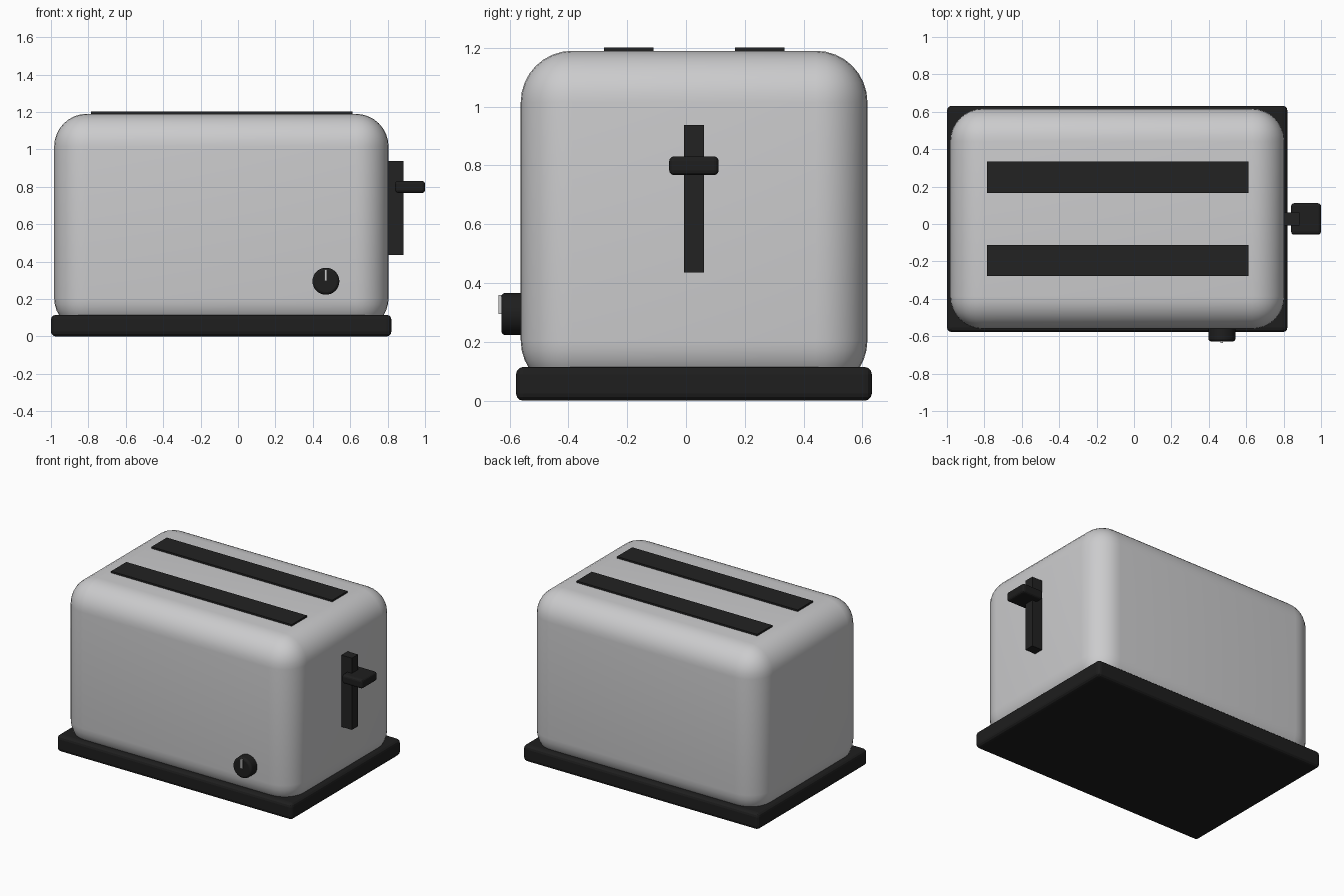
import bpy
import math

if "Cube" in bpy.data.objects:
    bpy.data.objects.remove(bpy.data.objects["Cube"])


def material(name, r, g, b):
    m = bpy.data.materials.new(name)
    m.diffuse_color = (r, g, b, 1)
    m.use_nodes = True
    m.node_tree.nodes["Principled BSDF"].inputs["Base Color"].default_value = m.diffuse_color
    return m


STEEL = material("brushed steel", 0.6, 0.6, 0.61)
BLACK = material("black plastic", 0.013, 0.013, 0.013)
SLOT = material("slot black", 0.016, 0.016, 0.016)
MARK = material("pale grey mark", 0.6, 0.6, 0.6)


def finish(ob, name, mat, bevel, segments):
    ob.name = name
    ob.data.materials.append(mat)
    if bevel:
        mod = ob.modifiers.new("rounded edges", "BEVEL")
        mod.width = bevel
        mod.segments = segments
        mod.limit_method = "ANGLE"
    return ob


def box(name, x, y, z, mat, bevel=0, segments=3):
    """Box spanning the given (min, max) range on each axis."""
    spans = (x, y, z)
    bpy.ops.mesh.primitive_cube_add(size=1, location=[(a + b) / 2 for a, b in spans])
    ob = bpy.context.object
    ob.scale = [b - a for a, b in spans]
    bpy.ops.object.transform_apply(location=False, rotation=False, scale=True)
    return finish(ob, name, mat, bevel, segments)


# Rounded metal shell, smooth all over
body = box("body", (-0.983, 0.805), (-0.562, 0.617), (0.03, 1.19), STEEL, 0.175, 8)
body.data.shade_smooth()

# Plinth under the shell
box("base", (-1.0, 0.82), (-0.578, 0.632), (0.0, 0.115), BLACK, 0.025, 3)

# Two bread slots on top
for side, y in (("front", -0.195), ("back", 0.251)):
    box(side + "_bread_slot", (-0.785, 0.611), (y - 0.084, y + 0.084), (1.15, 1.202), SLOT)

# Lever track and handle on the right end
box("lever_track", (0.75, 0.885), (-0.007, 0.061), (0.436, 0.937), SLOT)
box("lever_handle", (0.84, 1.0), (-0.057, 0.111), (0.767, 0.831), BLACK, 0.016, 3)

# Browning dial with its pointer
bpy.ops.mesh.primitive_cylinder_add(vertices=32, radius=0.072, depth=0.08,
                                    location=(0.47, -0.588, 0.295),
                                    rotation=(math.pi / 2, 0, 0))
dial = finish(bpy.context.object, "dial", BLACK, 0.014, 3)
bpy.ops.object.shade_smooth_by_angle(angle=math.radians(35))
box("dial_pointer", (0.463, 0.477), (-0.637, -0.61), (0.295, 0.359), MARK)
